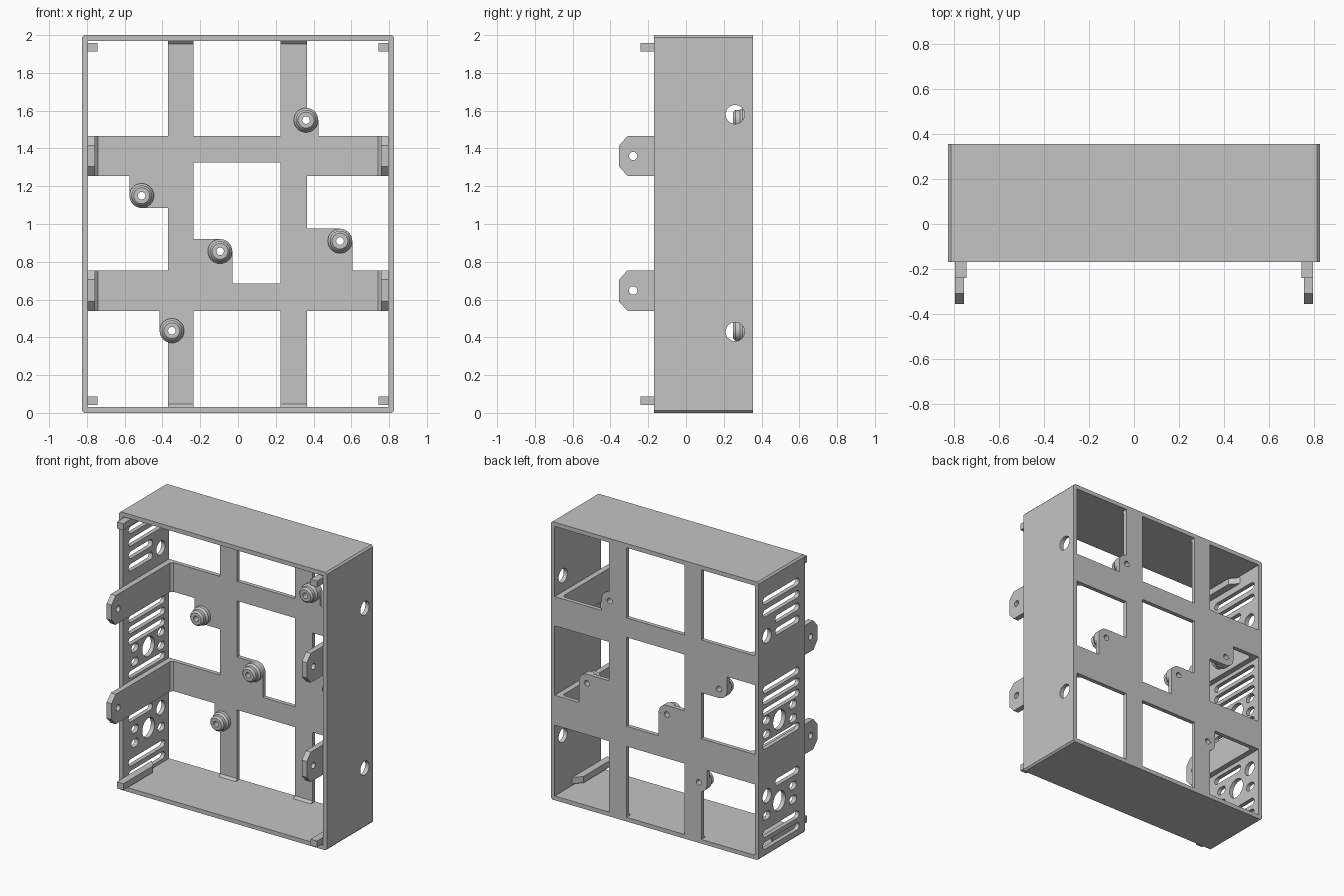
import bpy, bmesh
from math import cos, sin, pi

if "Cube" in bpy.data.objects:
    bpy.data.objects.remove(bpy.data.objects["Cube"], do_unlink=True)

grey = bpy.data.materials.new("light_grey")
grey.use_nodes = True
colour = (0.55, 0.55, 0.55, 1)
grey.diffuse_color = colour
grey.node_tree.nodes["Principled BSDF"].inputs["Base Color"].default_value = colour

PLACE = {
    "x": lambda a, b, t: (t, a, b),
    "y": lambda a, b, t: (a, t, b),
    "z": lambda a, b, t: (a, b, t),
}


def add_prism(bm, points, axis, low, high):
    """Extrude a closed 2D outline along an axis."""
    place = PLACE[axis]
    ends = [[bm.verts.new(place(a, b, t)) for a, b in points] for t in (low, high)]
    bm.faces.new(ends[0])
    bm.faces.new(ends[1])
    for i in range(len(points)):
        j = (i + 1) % len(points)
        bm.faces.new((ends[0][i], ends[0][j], ends[1][j], ends[1][i]))


def finish(name, bm):
    bmesh.ops.recalc_face_normals(bm, faces=bm.faces)
    mesh = bpy.data.meshes.new(name)
    bm.to_mesh(mesh)
    bm.free()
    mesh.materials.append(grey)
    obj = bpy.data.objects.new(name, mesh)
    bpy.context.collection.objects.link(obj)
    return obj


def prisms(name, outlines, axis, low, high):
    bm = bmesh.new()
    for outline in outlines:
        add_prism(bm, outline, axis, low, high)
    return finish(name, bm)


def cut(obj, cutter):
    mod = obj.modifiers.new("cut", "BOOLEAN")
    mod.operation = "DIFFERENCE"
    mod.solver = "EXACT"
    mod.object = cutter
    bpy.context.view_layer.objects.active = obj
    bpy.ops.object.modifier_apply(modifier=mod.name)
    bpy.data.objects.remove(cutter, do_unlink=True)


def rect(a0, a1, b0, b1):
    return [(a0, b0), (a1, b0), (a1, b1), (a0, b1)]


def slot(a0, a1, b, r, n=16):
    """Rounded slot outline from a0 to a1 (end centres)."""
    right = [(a1 + r * cos(t), b + r * sin(t)) for t in [pi * (i / n - 0.5) for i in range(n + 1)]]
    left = [(a0 + r * cos(t), b + r * sin(t)) for t in [pi * (i / n + 0.5) for i in range(n + 1)]]
    return right + left


def disc(a, b, r, n=32):
    return [(a + r * cos(2 * pi * i / n), b + r * sin(2 * pi * i / n)) for i in range(n)]


# Main dimensions
W, WALL, H = 0.827, 0.03, 2.0
IN = W - WALL
FRONT, BACK, GRID = -0.17, 0.355, 0.325
TOP = H - WALL
BAR = {"a": -0.37, "b": -0.235, "c": 0.225, "d": 0.365}
LOW0, LOW1, HIGH0, HIGH1 = 0.54, 0.755, 1.255, 1.465
a, b, c, d = BAR.values()
POSTS = [(0.36, 1.55), (-0.51, 1.15), (-0.095, 0.855), (0.54, 0.91), (-0.35, 0.435)]
R = 0.065

# Housing: open-fronted box with softened outer corners
k = 0.012
outline = [(-W + k, 0), (W - k, 0), (W, k), (W, H - k),
           (W - k, H), (k - W, H), (-W, H - k), (-W, k)]
housing = prisms("housing", [outline], "y", FRONT, BACK)
cut(housing, prisms("cavity", [rect(-IN, IN, WALL, TOP)], "y", -1, GRID))

# Back openings, leaving pads that reach to the post centres
(p1, q1), (p2, q2), (p3, q3), (p4, q4), (p5, q5) = POSTS
windows = [
    rect(-IN, a, HIGH1, TOP), rect(b, c, HIGH1, TOP),
    rect(b, c, WALL, LOW0), rect(d, IN, WALL, LOW0),
    [(p1 + R, HIGH1), (IN, HIGH1), (IN, TOP), (d, TOP), (d, q1), (p1 + R, q1)],
    [(-IN, LOW1), (a, LOW1), (a, q2 - R), (p2, q2 - R), (p2, q2),
     (p2 - R, q2), (p2 - R, HIGH0), (-IN, HIGH0)],
    [(b, q3 + R), (p3, q3 + R), (p3, q3), (p3 + R, q3), (p3 + R, 0.685),
     (c, 0.685), (c, 1.325), (b, 1.325)],
    [(p4 + R, LOW1), (IN, LOW1), (IN, HIGH0), (d, HIGH0), (d, q4 + R),
     (p4, q4 + R), (p4, q4), (p4 + R, q4)],
    [(-IN, WALL), (a, WALL), (a, q5), (p5 - R, q5), (p5 - R, LOW0), (-IN, LOW0)],
]
cut(housing, prisms("back_openings", windows, "y", 0.3, 0.4))
cut(housing, prisms("screw_holes", [disc(x, z, 0.021) for x, z in POSTS], "y", 0.3, 0.4))

# Side holes: two on each wall
side_holes = [disc(0.26, z, 0.05) for z in (0.43, 1.58)]
cut(housing, prisms("left_holes", side_holes, "x", 0.7, 0.9))

# Vents in the right wall: long slots, short slots and round holes
vents = side_holes + [slot(-0.08, 0.28, z, 0.026) for z in (0.08, 0.165, 0.8, 1.04, 1.12, 1.2, 1.75, 1.84)]
vents += [slot(-0.08, 0.14, z, 0.026) for z in (0.485, 1.57, 1.66)]
for z in (0.34, 0.925):
    vents.append(disc(0.12, z, 0.07))
    for y in (-0.035, 0.265):
        for dz in (-0.05, 0.05):
            if not (z < 0.5 and y > 0 and dz > 0):
                vents.append(slot(y - 0.012, y + 0.012, z + dz, 0.028))
cut(housing, prisms("vents", vents, "x", -0.9, -0.7))

# Hollow stepped posts
profile = [(0.02, 0.3545), (R, 0.3545), (R, 0.3), (0.054, 0.285),
           (0.054, 0.262), (0.042, 0.25), (0.02, 0.25)]
N = 32
for i, (x, z) in enumerate(POSTS):
    bm = bmesh.new()
    rings = [[bm.verts.new((px, y, pz)) for px, pz in disc(x, z, r, N)] for r, y in profile]
    for j, ring in enumerate(rings):
        after = rings[(j + 1) % len(rings)]
        for m in range(N):
            n = (m + 1) % N
            bm.faces.new((ring[m], ring[n], after[n], after[m]))
    finish(f"post_{i + 1}", bm)

# Side arms with drilled tabs, corner pegs and small gussets
for side, s in (("left", 1), ("right", -1)):
    for level, z0, z1 in (("lower", LOW0, LOW1), ("upper", HIGH0, HIGH1)):
        arm_shape = [(-0.31, z0), (GRID, z0), (GRID, z1), (-0.31, z1),
                     (-0.355, z1 - 0.05), (-0.355, z0 + 0.05)]
        lo, hi = sorted((s * IN, s * 0.757))
        arm = prisms(f"{side}_{level}_arm", [arm_shape], "x", lo, hi)
        cut(arm, prisms("tab_hole", [disc(-0.28, (z0 + z1) / 2, 0.022)], "x", lo - 0.1, hi + 0.1))
        gusset = [(s * 0.757, GRID), (s * 0.74, GRID), (s * 0.757, GRID - 0.017)]
        prisms(f"{side}_{level}_arm_gusset", [gusset], "z", z0, z1)
    for level, z0 in (("lower", 0.042), ("upper", 1.913)):
        peg = [(s * IN, -0.24), (s * 0.745, -0.24), (s * 0.745, 0.1), (s * IN, 0.16)]
        prisms(f"{side}_{level}_peg", [peg], "z", z0, z0 + 0.046)

# Gussets where the upright bars meet the top and bottom walls
for level, z, step in (("bottom", WALL, 0.016), ("top", TOP, -0.016)):
    for side, x0, x1 in (("right", a, b), ("left", c, d)):
        wedge = [(GRID, z), (GRID - 0.016, z), (GRID, z + step)]
        prisms(f"{side}_{level}_bar_gusset", [wedge], "x", x0, x1)

# Smooth the round surfaces, keep all edges crisp
for obj in bpy.context.collection.objects:
    if obj.type == "MESH":
        bpy.ops.object.select_all(action="DESELECT")
        obj.select_set(True)
        bpy.context.view_layer.objects.active = obj
        bpy.ops.object.shade_smooth_by_angle()
